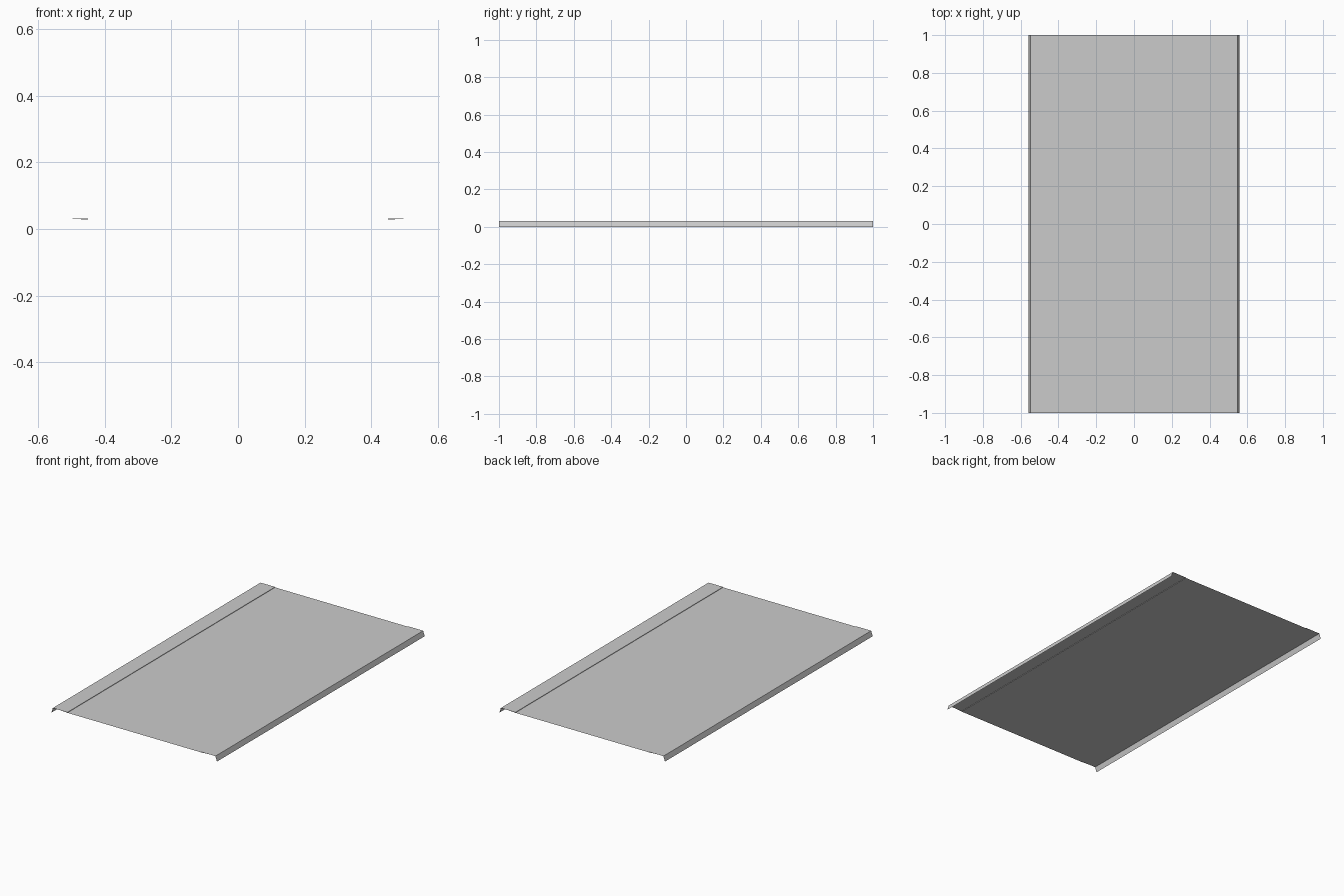
import bpy, bmesh

if "Cube" in bpy.data.objects:
    bpy.data.objects.remove(bpy.data.objects["Cube"])


def extrude_profile(name, profile, caps=()):
    """Sweep an open x-z profile along y, with optional end caps."""
    bm = bmesh.new()
    front = [bm.verts.new((x, -1, z)) for x, z in profile]
    back = [bm.verts.new((x, 1, z)) for x, z in profile]
    for i in range(len(profile) - 1):
        bm.faces.new((front[i], front[i + 1], back[i + 1], back[i]))
    for cap in caps:
        bm.faces.new([front[i] for i in cap])
        bm.faces.new([back[i] for i in reversed(cap)])
    mesh = bpy.data.meshes.new(name)
    bm.to_mesh(mesh)
    bm.free()
    obj = bpy.data.objects.new(name, mesh)
    bpy.context.collection.objects.link(obj)
    return obj


# Flat sheet, set slightly below the side rims
extrude_profile("main_panel", [(-0.45, 0.028), (0.45, 0.028)])

# Folded rims: thin tucked seam, flat flange and steep outer lip
for side, label in ((-1, "left"), (1, "right")):
    half = [(0.45, 0.028), (0.45, 0.031), (0.50, 0.031),
            (0.548, 0.031), (0.558, 0.0)]
    profile = [(side * x, z) for x, z in half]
    cap = (0, 2, 1)
    if side < 0:
        profile.reverse()
        cap = (4, 3, 2)
    extrude_profile(label + "_rim", profile, [cap])
